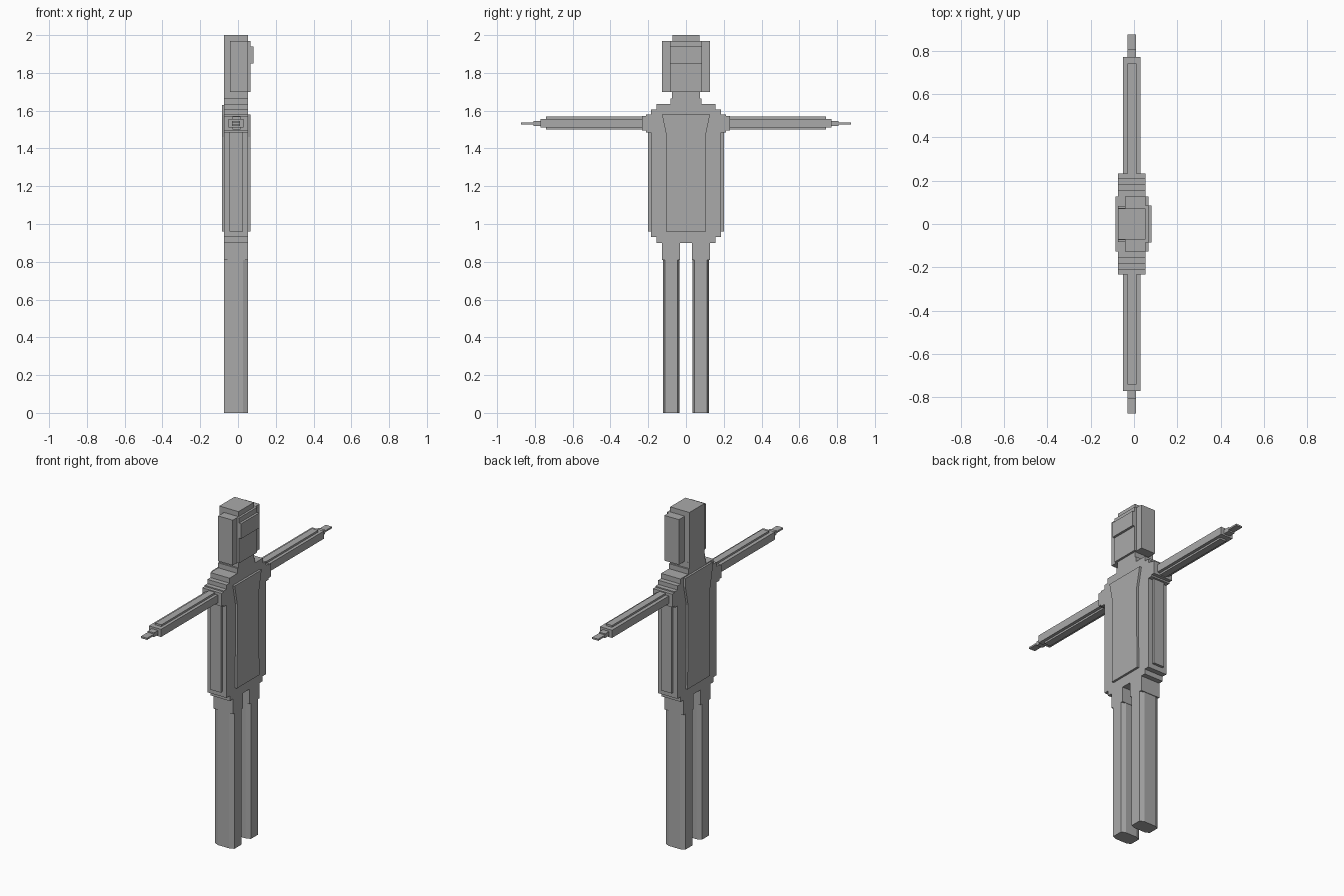
import bpy

if "Cube" in bpy.data.objects:
    bpy.data.objects.remove(bpy.data.objects["Cube"])

grey = bpy.data.materials.new("plain grey")
grey.diffuse_color = (0.4, 0.4, 0.4, 1)
grey.use_nodes = True
grey.node_tree.nodes["Principled BSDF"].inputs["Base Color"].default_value = grey.diffuse_color


def prism(name, outline, place):
    """Extrude a 2D outline; place = (fn at start, fn at end) mapping 2D to 3D."""
    n = len(outline)
    verts = [place[0](*p) for p in outline] + [place[1](*p) for p in outline]
    faces = [tuple(range(n))[::-1], tuple(range(n, 2 * n))]
    faces += [(i, (i + 1) % n, (i + 1) % n + n, i + n) for i in range(n)]
    me = bpy.data.meshes.new(name)
    me.from_pydata(verts, [], faces)
    me.materials.append(grey)
    ob = bpy.data.objects.new(name, me)
    bpy.context.collection.objects.link(ob)
    # consistent outward normals
    import bmesh
    bm = bmesh.new()
    bm.from_mesh(me)
    bmesh.ops.recalc_face_normals(bm, faces=bm.faces)
    bm.to_mesh(me)
    bm.free()
    return ob


def box(name, x0, x1, y0, y1, z0, z1):
    return prism(name, [(x0, y0), (x1, y0), (x1, y1), (x0, y1)],
                 (lambda x, y: (x, y, z0), lambda x, y: (x, y, z1)))


def yz_slab(name, half, x0, x1):
    """Slab with a y-symmetric outline given as (half width, z), bottom to top."""
    outline = half + [(-y, z) for y, z in reversed(half)]
    return prism(name, outline, (lambda y, z: (x0, y, z), lambda y, z: (x1, y, z)))


B, F = -0.073, 0.054   # back and front planes of the body

# Stepped torso with neck and hips
yz_slab("torso", [(0.155, 0.90), (0.155, 0.93), (0.185, 0.93), (0.185, 1.605),
                  (0.157, 1.605), (0.157, 1.635), (0.083, 1.635), (0.083, 1.665),
                  (0.073, 1.665), (0.073, 1.70)], B, F)

# Chest and back plates, flared at the top
yz_slab("chest_plate", [(0.107, 0.96), (0.102, 1.20), (0.102, 1.46), (0.127, 1.58)], F, 0.067)
yz_slab("back_plate", [(0.107, 0.96), (0.102, 1.20), (0.102, 1.46), (0.127, 1.58),
                       (0.127, 1.63)], -0.085, B)

# Head
box("head_core", B, F, -0.072, 0.072, 1.70, 2.0)
box("head_sides", -0.042, F, -0.127, 0.127, 1.70, 1.97)
box("face_plate", F, 0.067, -0.085, 0.085, 1.70, 1.97)
box("visor", 0.067, 0.081, -0.085, 0.085, 1.85, 1.94)

for s, side in ((1, "left"), (-1, "right")):
    def part(name, x0, x1, y0, y1, z0, z1):
        a, b = sorted((s * y0, s * y1))
        return box(side + "_" + name, x0, x1, a, b, z0, z1)

    # Torso side panel and shoulder
    part("side_panel", -0.045, 0.026, 0.185, 0.2, 0.96, 1.5)
    part("shoulder", B, F, 0.185, 0.212, 1.485, 1.58)
    part("shoulder_cap", B, F, 0.212, 0.233, 1.495, 1.573)

    # Arm with a cross-shaped section
    part("arm", -0.05, 0.03, 0.233, 0.77, 1.511, 1.557)
    part("arm_ridge", -0.029, 0.012, 0.233, 0.74, 1.50, 1.568)

    # Hand and fingers
    part("hand", -0.031, 0.01, 0.77, 0.808, 1.52, 1.545)
    part("fingers", -0.031, 0.01, 0.808, 0.873, 1.528, 1.538)

    # Hip block and bevelled leg
    part("hip", B, F, 0.032, 0.126, 0.81, 0.90)
    cx, cy = 0.027, 0.011
    y0, y1 = 0.034, 0.122
    section = [(B + cx, y0), (F - cx, y0), (F, y0 + cy), (F, y1 - cy),
               (F - cx, y1), (B + cx, y1), (B, y1 - cy), (B, y0 + cy)]
    prism(side + "_leg", [(x, s * y) for x, y in section],
          (lambda x, y: (x, y, 0.0), lambda x, y: (x, y, 0.81)))
